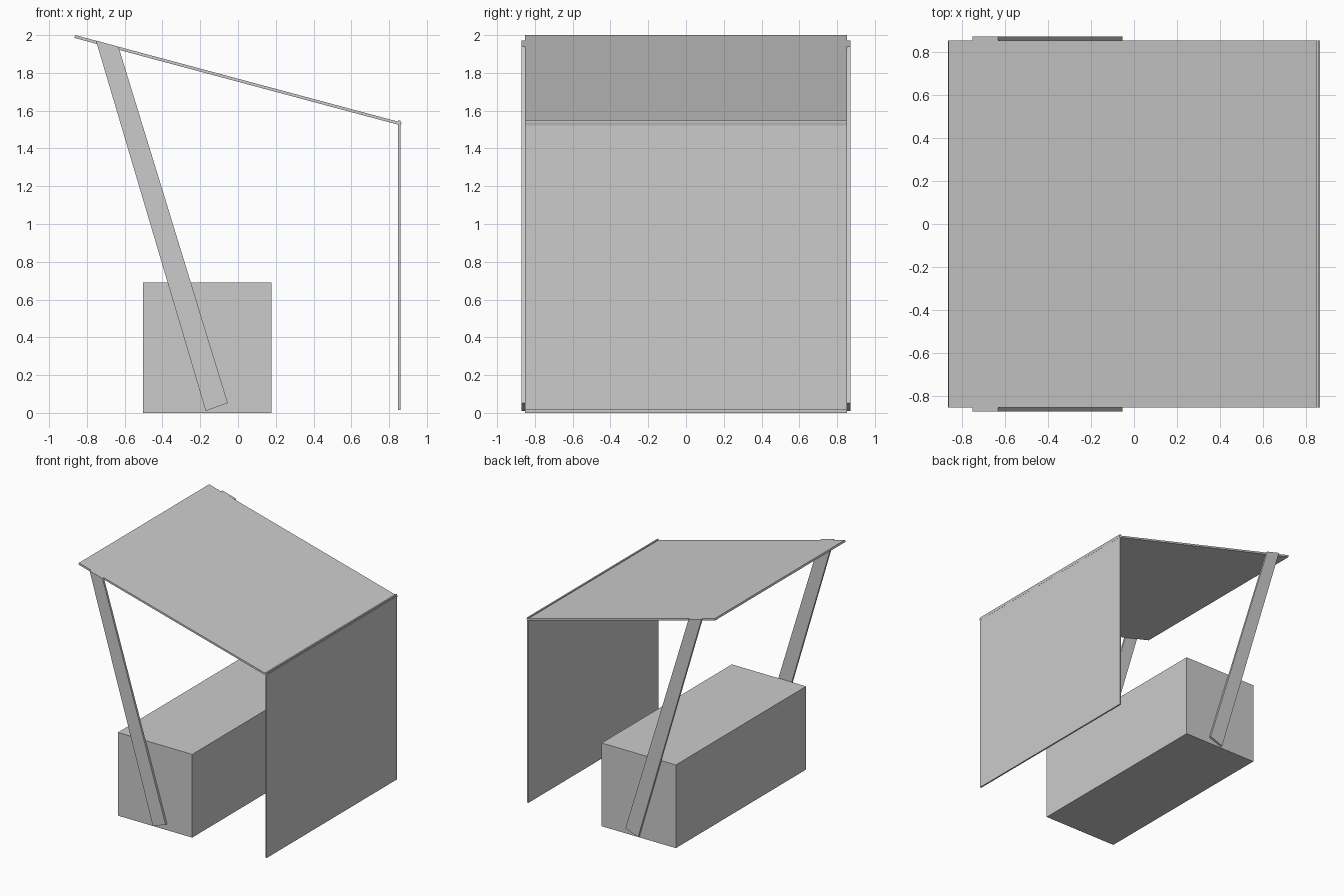
import bpy
import bmesh

if "Cube" in bpy.data.objects:
    bpy.data.objects.remove(bpy.data.objects["Cube"])


def extrude_profile(name, profile, y0, y1):
    """Solid made by sweeping an (x, z) outline along y."""
    bm = bmesh.new()
    face = bm.faces.new([bm.verts.new((x, y0, z)) for x, z in profile])
    result = bmesh.ops.extrude_face_region(bm, geom=[face])
    verts = [g for g in result["geom"] if isinstance(g, bmesh.types.BMVert)]
    bmesh.ops.translate(bm, verts=verts, vec=(0, y1 - y0, 0))
    bmesh.ops.recalc_face_normals(bm, faces=bm.faces)
    mesh = bpy.data.meshes.new(name)
    bm.to_mesh(mesh)
    bm.free()
    obj = bpy.data.objects.new(name, mesh)
    bpy.context.collection.objects.link(obj)
    return obj


def rect(x0, x1, z0, z1):
    return [(x0, z0), (x1, z0), (x1, z1), (x0, z1)]


HALF = 0.853   # half depth of panels and bench
OUTER = 0.871  # outer face of the support struts

# Bench block
extrude_profile("bench", rect(-0.504, 0.177, 0, 0.69), -HALF, HALF)

# Thin upright wall panel
extrude_profile("wall_panel", rect(0.848, 0.861, 0.014, 1.549), -HALF, HALF)

# Sloping roof panel
roof = [(-0.866, 1.985), (0.862, 1.522), (0.866, 1.537), (-0.862, 2.0)]
extrude_profile("roof_panel", roof, -HALF, HALF)

# Leaning struts on both sides
strut = [(-0.171, 0.01), (-0.054, 0.052), (-0.633, 1.939), (-0.752, 1.971)]
for side, y0, y1 in (("front", -OUTER, -HALF), ("back", HALF, OUTER)):
    extrude_profile(side + "_strut", strut, y0, y1)
